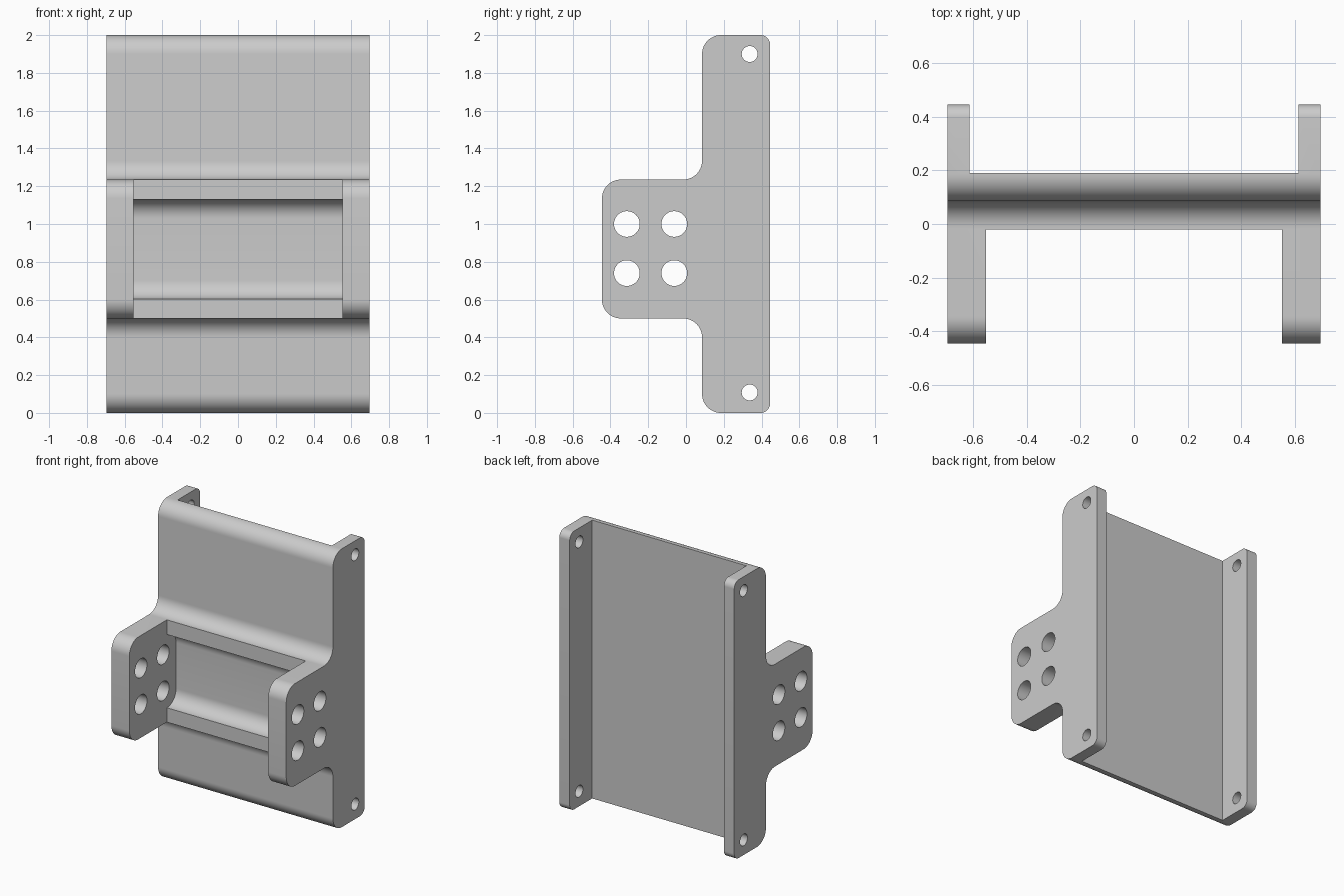
import bpy, bmesh, math
from mathutils import Vector

cube = bpy.data.objects.get("Cube")
if cube:
    bpy.data.objects.remove(cube)

grey = bpy.data.materials.new("plain grey")
grey.use_nodes = True
grey.diffuse_color = (0.6, 0.6, 0.6, 1)
grey.node_tree.nodes["Principled BSDF"].inputs["Base Color"].default_value = (0.6, 0.6, 0.6, 1)


def rounded(corners, steps=14):
    """Turn (y, z, radius) corners into a filleted outline."""
    points = []
    for i, (y, z, r) in enumerate(corners):
        here = Vector((y, z))
        if r == 0:
            points.append(here)
            continue
        # All corners are right angles
        a = (Vector(corners[i - 1][:2]) - here).normalized() * r
        b = (Vector(corners[(i + 1) % len(corners)][:2]) - here).normalized() * r
        for k in range(steps + 1):
            t = k / steps * math.pi / 2
            points.append(here + a * (1 - math.sin(t)) + b * (1 - math.cos(t)))
    return points


def extrude(name, outline, half_width):
    """Extrude a side outline symmetrically along x."""
    bm = bmesh.new()
    face = bm.faces.new([bm.verts.new((-half_width, p.x, p.y)) for p in outline])
    new = bmesh.ops.extrude_face_region(bm, geom=[face])["geom"]
    bmesh.ops.translate(bm, vec=(2 * half_width, 0, 0),
                        verts=[v for v in new if isinstance(v, bmesh.types.BMVert)])
    bmesh.ops.recalc_face_normals(bm, faces=bm.faces)
    mesh = bpy.data.meshes.new(name)
    bm.to_mesh(mesh)
    bm.free()
    obj = bpy.data.objects.new(name, mesh)
    bpy.context.collection.objects.link(obj)
    mesh.materials.append(grey)
    return obj


def circle(y, z, r, n=40):
    return [Vector((y + r * math.cos(math.tau * k / n), z + r * math.sin(math.tau * k / n)))
            for k in range(n)]


# Bracket body from its side profile
bracket = extrude("bracket", rounded([
    (0.445, 0, 0.05), (0.445, 2, 0.05), (0.085, 2, 0.1), (0.085, 1.235, 0.1),
    (-0.445, 1.235, 0.1), (-0.445, 0.5, 0.1), (0.085, 0.5, 0.1), (0.085, 0, 0.1)]), 0.695)

# Rear channel, and front gap with its recessed pocket
cutters = [
    extrude("rear_cutter", rounded([
        (0.19, -0.1, 0), (0.6, -0.1, 0), (0.6, 2.1, 0), (0.19, 2.1, 0)]), 0.613),
    extrude("front_cutter", rounded([
        (-0.6, 0.4, 0), (-0.02, 0.4, 0), (-0.02, 0.603, 0), (0.085, 0.603, 0.1),
        (0.085, 1.13, 0.1), (-0.02, 1.13, 0), (-0.02, 1.34, 0), (-0.6, 1.34, 0)]), 0.552),
]
# Large holes in the front ears, small holes in the rear rails
for z in (0.74, 1.0):
    for y in (-0.313, -0.062):
        cutters.append(extrude("ear_hole_cutter", circle(y, z, 0.068), 0.9))
for z in (0.108, 1.9):
    cutters.append(extrude("rail_hole_cutter", circle(0.337, z, 0.042), 0.9))

bpy.context.view_layer.objects.active = bracket
for cutter in cutters:
    mod = bracket.modifiers.new("cut", "BOOLEAN")
    mod.operation = "DIFFERENCE"
    mod.solver = "EXACT"
    mod.object = cutter
    bpy.ops.object.modifier_apply(modifier=mod.name)
    bpy.data.objects.remove(cutter)

bpy.ops.object.select_all(action="DESELECT")
bracket.select_set(True)
bpy.ops.object.shade_smooth_by_angle(angle=math.radians(30))
